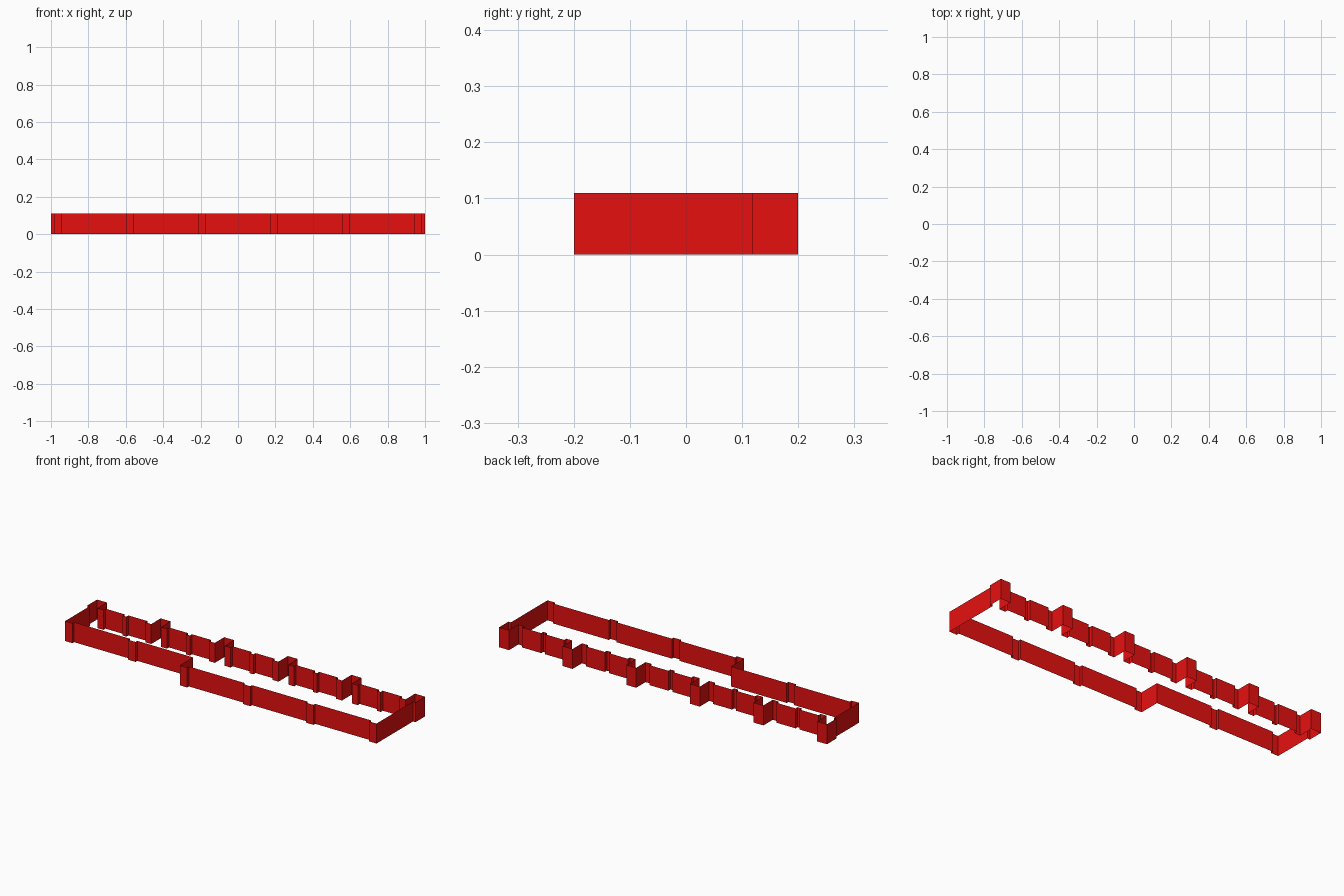
import bpy, bmesh

if "Cube" in bpy.data.objects:
    bpy.data.objects.remove(bpy.data.objects["Cube"])

H = 0.11          # ribbon height
END = 0.985       # end wall x
STEP = -0.215     # x of the step in the front
BACK = 0.118      # back wall y
REAR = 0.20       # rear face of the posts

red = bpy.data.materials.new("red")
red.diffuse_color = (0.8, 0.005, 0.005, 1)
red.use_nodes = True
red.node_tree.nodes["Principled BSDF"].inputs["Base Color"].default_value = red.diffuse_color


def ribbon(name, pts):
    """Open single-sided wall band following a plan path."""
    bm = bmesh.new()
    low = [bm.verts.new((x, y, 0)) for x, y in pts]
    top = [bm.verts.new((x, y, H)) for x, y in pts]
    for i in range(len(pts) - 1):
        bm.faces.new((low[i], low[i + 1], top[i + 1], top[i]))
    me = bpy.data.meshes.new(name)
    bm.to_mesh(me)
    bm.free()
    me.materials.append(red)
    ob = bpy.data.objects.new(name, me)
    bpy.context.collection.objects.link(ob)


def front_run(centres, y, depth=0.015, half=0.0225):
    """Front path with shallow pilasters standing at y, wall set back."""
    pts = []
    for c in centres:
        a, b = c - half, c + half
        pts += [(a, y + depth), (a, y), (b, y), (b, y + depth)]
    return pts


# Front walls: left part set back, right part forward, joined by a step
centres = [-0.9625 + 0.385 * k for k in range(6)]
left = front_run(centres[:2], -0.10)[1:] + [(STEP, -0.085)]
right = front_run(centres[2:], -0.20)[1:-1]
ribbon("front_wall_left", left)
ribbon("front_step", [(STEP, -0.085), (STEP, -0.20)])
ribbon("front_wall_right", right)

# End walls with the small return into the corner posts
ribbon("end_wall_right", [(END, -0.20), (END, BACK), (1.0, BACK)])
ribbon("end_wall_left", [(-1.0, BACK), (-END, BACK), (-END, -0.10)])

# Rear posts, open towards the inside
posts = [0.97 - 0.388 * k for k in range(6)]
for c in posts:
    ribbon("rear_post", [(c + 0.03, BACK), (c + 0.03, REAR),
                         (c - 0.03, REAR), (c - 0.03, BACK)])

# Back bays: two panels each, pushed outwards around a narrow middle strip
for p, q in zip(posts, posts[1:]):
    a, b, m = p - 0.03, q + 0.03, (p + q) / 2
    out = BACK + 0.018
    pts = [(a, BACK)]
    for s, e in ((a - 0.036, m + 0.012), (m - 0.012, b + 0.036)):
        pts += [(s, BACK), (s, out), (e, out), (e, BACK)]
    ribbon("back_bay", pts + [(b, BACK)])
